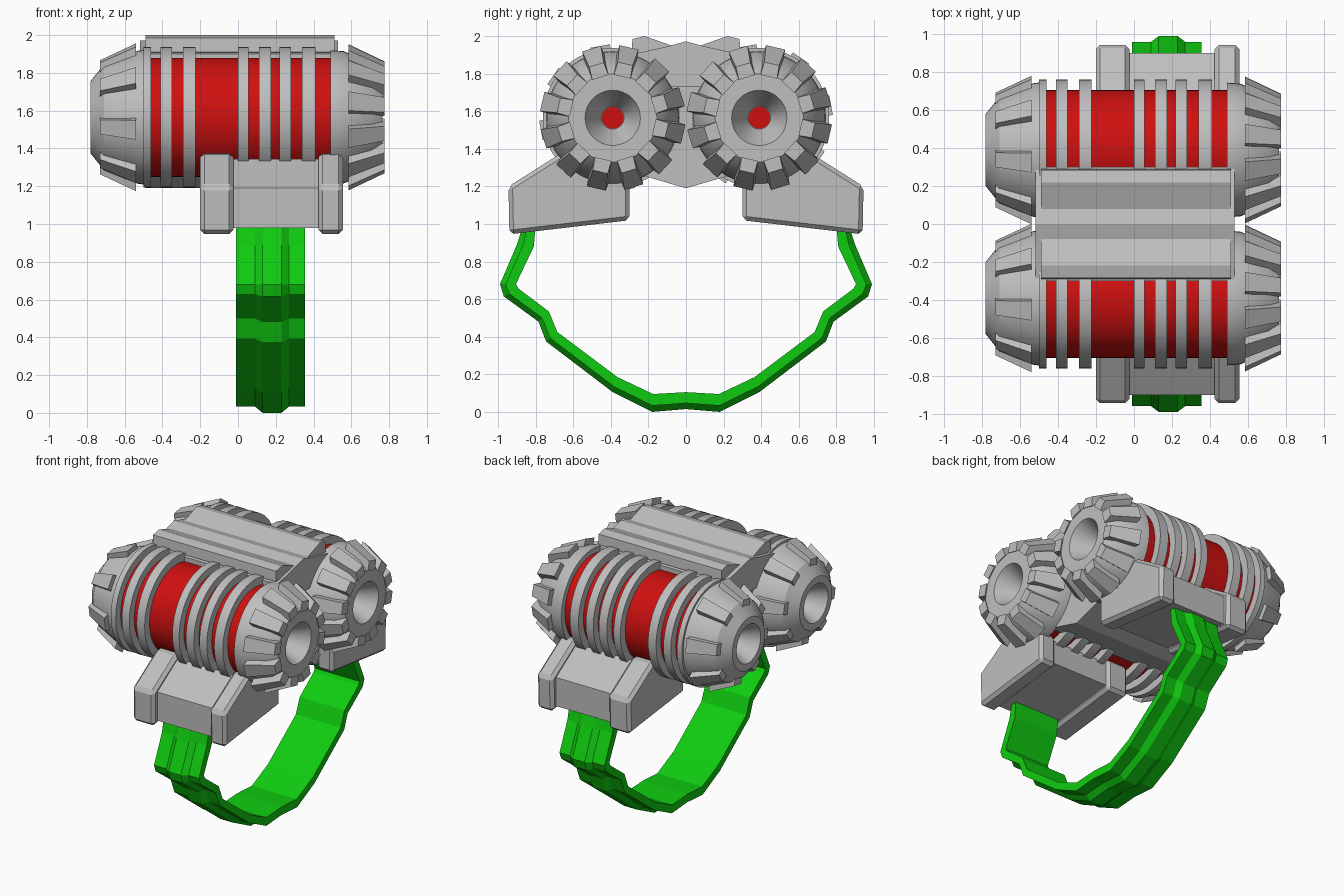
import bpy, bmesh, math

cube = bpy.data.objects.get("Cube")
if cube:
    bpy.data.objects.remove(cube, do_unlink=True)


def material(name, rgb):
    m = bpy.data.materials.new(name)
    m.use_nodes = True
    m.diffuse_color = (*rgb, 1)
    m.node_tree.nodes["Principled BSDF"].inputs["Base Color"].default_value = (*rgb, 1)
    return m


GREY = material("light_grey", (0.52, 0.52, 0.52))
RED = material("red", (0.62, 0.005, 0.005))
GREEN = material("green", (0.005, 0.6, 0.005))
AXIS_Z = 1.565
AXIS_Y = 0.39


def finish(name, bm, mat, smooth=False, bevel=0):
    bmesh.ops.recalc_face_normals(bm, faces=bm.faces)
    mesh = bpy.data.meshes.new(name)
    bm.to_mesh(mesh)
    bm.free()
    mesh.materials.append(mat)
    ob = bpy.data.objects.new(name, mesh)
    bpy.context.collection.objects.link(ob)
    if bevel:
        mod = ob.modifiers.new("edge_bevel", "BEVEL")
        mod.width = bevel
        mod.segments = 1
    if smooth:
        bpy.ops.object.select_all(action='DESELECT')
        ob.select_set(True)
        bpy.context.view_layer.objects.active = ob
        bpy.ops.object.shade_smooth_by_angle(angle=math.radians(25))
    return ob


def loft(bm, rings, closed_ends=True):
    """Skin a list of equal-length point loops."""
    loops = [[bm.verts.new(p) for p in ring] for ring in rings]
    n = len(loops[0])
    for a, b in zip(loops, loops[1:]):
        for i in range(n):
            j = (i + 1) % n
            bm.faces.new((a[i], a[j], b[j], b[i]))
    if closed_ends:
        bm.faces.new(loops[0])
        bm.faces.new(loops[-1][::-1])


def revolve(name, profile, y, mat, segments=48):
    """Turn an (x, radius) profile about a lengthwise axis."""
    bm = bmesh.new()
    turns = [2 * math.pi * i / segments for i in range(segments)]
    loft(bm, [[(x, y + r * math.cos(t), AXIS_Z + r * math.sin(t)) for t in turns]
              for x, r in profile])
    return finish(name, bm, mat, smooth=True)


def prism(name, outline, x0, x1, mat, bevel=0):
    """Extrude a (y, z) outline along x."""
    bm = bmesh.new()
    loft(bm, [[(x, y, z) for y, z in outline] for x in (x0, x1)])
    return finish(name, bm, mat, bevel=bevel)


def mirrored(half):
    return half + [(-y, z) for y, z in reversed(half) if y > 0]


def lugs(name, y, count, start, inner, outer):
    """Tapered blocks around a cap; inner and outer are (x, low, high, half width)."""
    bm = bmesh.new()
    for k in range(count):
        t = math.radians(start + 360 * k / count)
        c, s = math.cos(t), math.sin(t)
        rings = []
        for x, low, high, w in (inner, outer):
            rings.append([(x, y + r * c - v * s, AXIS_Z + r * s + v * c)
                          for r, v in ((low, -w), (low, w), (high, w * 0.9), (high, -w * 0.9))])
        loft(bm, rings)
    return finish(name, bm, GREY)


# Twin canisters
ring_spans = ((-0.50, -0.46), (-0.41, -0.35), (-0.29, -0.225), (0, 0.055),
              (0.11, 0.175), (0.22, 0.28), (0.34, 0.41))
for side, y in (("front", -AXIS_Y), ("back", AXIS_Y)):
    revolve(side + "_canister", [(-0.52, 0.315), (0.52, 0.315)], y, RED)
    for i, (a, b) in enumerate(ring_spans):
        revolve(f"{side}_ring_{i + 1}", [(a, 0.372), (b, 0.372)], y, GREY)
    # Domed end caps with conical sockets
    revolve(side + "_left_cap",
            [(0.49, 0.3), (0.49, 0.355), (0.56, 0.35), (0.71, 0.285), (0.765, 0.235),
             (0.765, 0.147), (0.6, 0.06)], y, GREY)
    revolve(side + "_right_cap",
            [(-0.47, 0.3), (-0.47, 0.36), (-0.53, 0.352), (-0.71, 0.28), (-0.782, 0.19),
             (-0.782, 0.14), (-0.62, 0.06)], y, GREY)
    revolve(side + "_left_lens", [(0.597, 0.058), (0.604, 0.058)], y, RED, 24)
    revolve(side + "_right_lens", [(-0.617, 0.058), (-0.624, 0.058)], y, RED, 24)
    lugs(side + "_left_lugs", y, 12, 17, (0.585, 0.3, 0.385, 0.058), (0.775, 0.225, 0.295, 0.045))
    lugs(side + "_right_lugs", y, 8, 10, (-0.54, 0.31, 0.388, 0.058), (-0.73, 0.24, 0.3, 0.043))

# Central spine joining the canisters
prism("spine_core", mirrored([(0, 1.19), (0.27, 1.27), (0.27, 1.45), (0.1, 1.56), (0.1, 1.74)]),
      -0.49, 0.50, GREY)
prism("spine_top", mirrored([(0.1, 1.73), (0.3, 1.85), (0.3, 1.9), (0.1, 1.945), (0, 1.972)]),
      -0.52, 0.53, GREY)

for side, s in (("front", -1), ("back", 1)):
    # Raised rail on top of the spine
    prism(side + "_rail", [(s * y, z) for y, z in
                           ((0.05, 1.94), (0.22, 2.0), (0.285, 1.985), (0.29, 1.91), (0.1, 1.88))],
          -0.49, 0.51, GREY)
    # Wedge brackets under the canisters
    cheek = [(s * y, z) for y, z in
             ((0.30, 1.02), (0.94, 0.945), (0.945, 1.2), (0.66, 1.38), (0.30, 1.24))]
    middle = [(s * y, z) for y, z in
              ((0.32, 1.05), (0.90, 0.98), (0.90, 1.19), (0.66, 1.345), (0.32, 1.22))]
    prism(side + "_bracket_right_cheek", cheek, -0.2, -0.025, GREY, bevel=0.022)
    prism(side + "_bracket_left_cheek", cheek, 0.425, 0.555, GREY, bevel=0.022)
    prism(side + "_bracket_middle", middle, -0.04, 0.44, GREY)

# Ridged strap: matching outer and inner stations, mirrored front to back
outer = [(0.865, 1.0), (0.9, 0.89), (0.99, 0.68), (0.97, 0.615), (0.785, 0.48),
         (0.745, 0.375), (0.39, 0.105), (0.18, 0.0)]
inner = [(0.8, 1.0), (0.81, 0.88), (0.905, 0.68), (0.89, 0.655), (0.73, 0.535),
         (0.685, 0.425), (0.365, 0.185), (0.175, 0.095)]
outer = mirrored(outer + [(0, 0.015)])
inner = mirrored(inner + [(0, 0.105)])
section = [(-0.01, 0.35), (0.09, 0.35), (0.13, 0), (0.23, 0), (0.27, 0.35), (0.355, 0.35),
           (0.355, 1), (-0.01, 1)]
bm = bmesh.new()
loft(bm, [[(x, o[0] + (i[0] - o[0]) * f, o[1] + (i[1] - o[1]) * f) for x, f in section]
          for o, i in zip(outer, inner)])
finish("strap", bm, GREEN)
